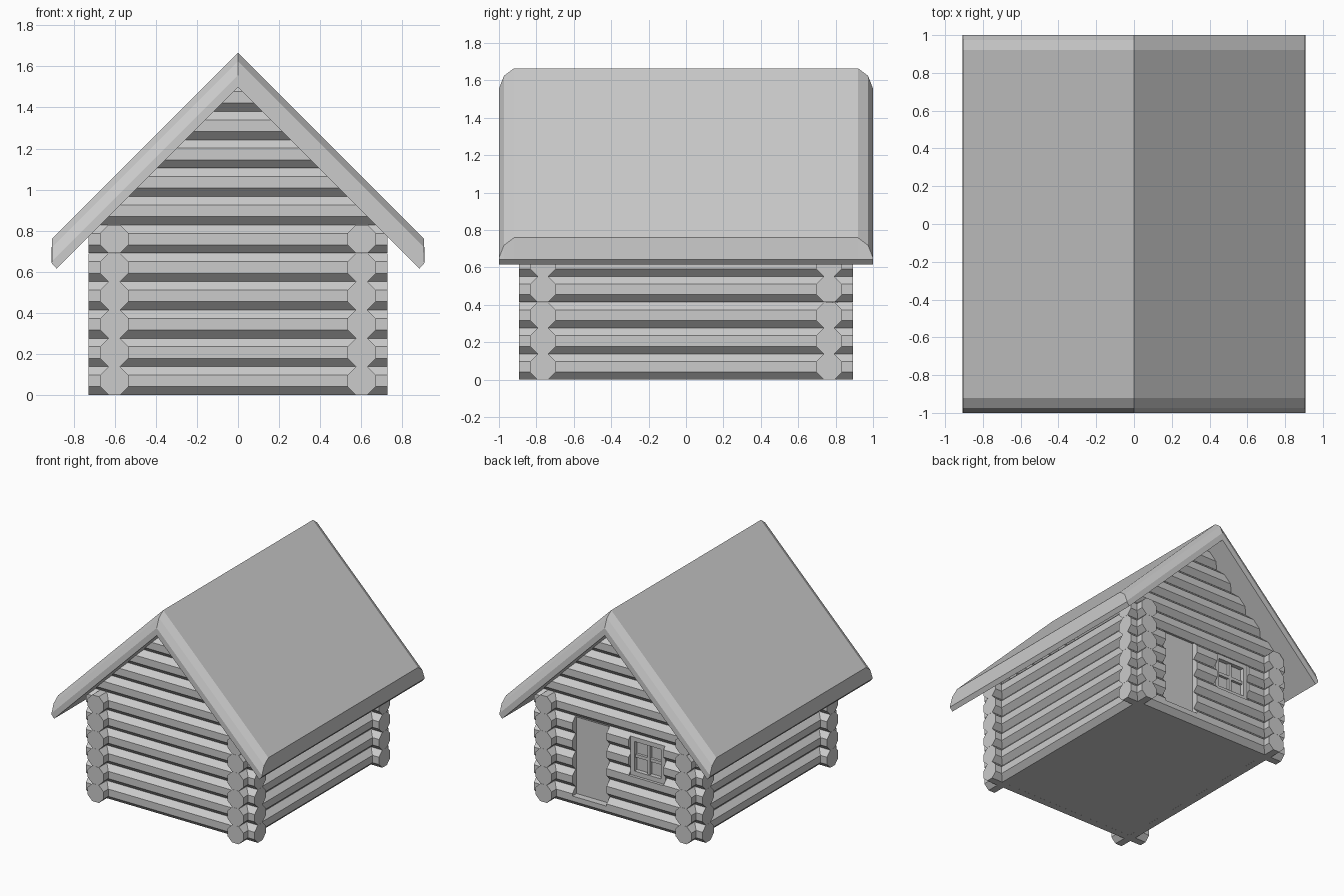
import bpy, bmesh
from math import pi, cos
from mathutils import Matrix, Vector

if "Cube" in bpy.data.objects:
    bpy.data.objects.remove(bpy.data.objects["Cube"])

PITCH = 0.138                      # height of one log course
R = (PITCH - 0.0006) / 2 / cos(pi / 8)
WALL_X, WALL_Y = 0.602, 0.765      # log centre lines
HALF_X, HALF_Y = 0.727, 0.892      # half lengths of the logs


def finish(bm, name):
    bmesh.ops.recalc_face_normals(bm, faces=bm.faces)
    me = bpy.data.meshes.new(name)
    bm.to_mesh(me)
    bm.free()
    ob = bpy.data.objects.new(name, me)
    bpy.context.collection.objects.link(ob)
    return ob


def add_box(bm, x0, x1, y0, y1, z0, z1):
    m = Matrix.Translation(((x0 + x1) / 2, (y0 + y1) / 2, (z0 + z1) / 2))
    m = m @ Matrix.Diagonal((x1 - x0, y1 - y0, z1 - z0, 1))
    bmesh.ops.create_cube(bm, size=1, matrix=m)


def box(name, *dims):
    bm = bmesh.new()
    add_box(bm, *dims)
    return finish(bm, name)


def log_wall(name, axis, offset, half, rows):
    """Stack of octagonal logs, trimmed inside the roof slabs."""
    bm = bmesh.new()
    for i in range(rows):
        z = PITCH * (i + 0.5)
        if axis == 'X':
            m = Matrix.Translation((0, offset, z)) @ Matrix.Rotation(pi / 2, 4, 'Y')
        else:
            m = Matrix.Translation((offset, 0, z)) @ Matrix.Rotation(pi / 2, 4, 'X')
        m = m @ Matrix.Rotation(pi / 8, 4, 'Z')
        bmesh.ops.create_cone(bm, cap_ends=True, segments=8, radius1=R, radius2=R,
                              depth=2 * half, matrix=m)
    if axis == 'X':
        for s in (-1, 1):
            bmesh.ops.bisect_plane(bm, geom=bm.verts[:] + bm.edges[:] + bm.faces[:],
                                   plane_co=(0, 0, 1.54), plane_no=Vector((s, 0, 1)).normalized(),
                                   clear_outer=True)
            bmesh.ops.holes_fill(bm, edges=[e for e in bm.edges if e.is_boundary], sides=0)
    return finish(bm, name)


# Log walls
front_wall = log_wall("front_wall", 'X', -WALL_Y, HALF_X, 11)
back_wall = log_wall("back_wall", 'X', WALL_Y, HALF_X, 11)
log_wall("left_wall", 'Y', -WALL_X, HALF_Y, 6)
log_wall("right_wall", 'Y', WALL_X, HALF_Y, 6)

# Door and window recesses in the back wall
DOOR = (0.10, 0.395, 0.08, 0.685)
WIN = (-0.39, -0.09, 0.37, 0.67)
for x0, x1, z0, z1 in (DOOR, WIN):
    cutter = box("recess_cutter", x0, x1, 0.775, 0.95, z0, z1)
    cutter.hide_render = True
    mod = back_wall.modifiers.new("recess", 'BOOLEAN')
    mod.operation, mod.solver, mod.object = 'DIFFERENCE', 'EXACT', cutter
    bpy.context.view_layer.objects.active = back_wall
    bpy.ops.object.modifier_apply(modifier=mod.name)
    bpy.data.objects.remove(cutter)

# Door panel
box("door", DOOR[0], DOOR[1], 0.75, 0.782, DOOR[2], DOOR[3])

# Window pane, frame and glazing bars
x0, x1, z0, z1 = WIN
box("window_pane", x0, x1, 0.75, 0.779, z0, z1)
bm = bmesh.new()
t, cx, cz, b = 0.035, (x0 + x1) / 2, (z0 + z1) / 2, 0.012
for a in ((x0, x0 + t), (x1 - t, x1)):
    add_box(bm, *a, 0.77, 0.812, z0, z1)
for a in ((z0, z0 + t), (z1 - t, z1)):
    add_box(bm, x0 + t, x1 - t, 0.77, 0.812, *a)
add_box(bm, cx - b, cx + b, 0.77, 0.80, z0 + t, z1 - t)
add_box(bm, x0 + t, x1 - t, 0.77, 0.799, cz - b, cz + b)
finish(bm, "window_frame")

# Floor
box("floor", -WALL_X, WALL_X, -WALL_Y, WALL_Y, 0.0005, 0.03)

# Roof: gable section lofted along y, with rounded outer end edges
bm = bmesh.new()
rings = []
stations = [(-1, 1.557), (-0.973, 1.625), (-0.92, 1.665)]
for y, ridge in stations + [(-y, r) for y, r in reversed(stations)]:
    half = [(0.883, 0.615), (0.908, 0.643), (0.906, ridge - 0.906)]
    pts = [(0, 1.498)] + half + [(0, ridge)] + [(-x, z) for x, z in reversed(half)]
    rings.append([bm.verts.new((x, y, z)) for x, z in pts])
for a, c in zip(rings, rings[1:]):
    for i in range(8):
        j = (i + 1) % 8
        bm.faces.new((a[i], a[j], c[j], c[i]))
for r in (rings[0], rings[-1]):
    bm.faces.new(r[:5])
    bm.faces.new([r[4], r[5], r[6], r[7], r[0]])
finish(bm, "roof")
